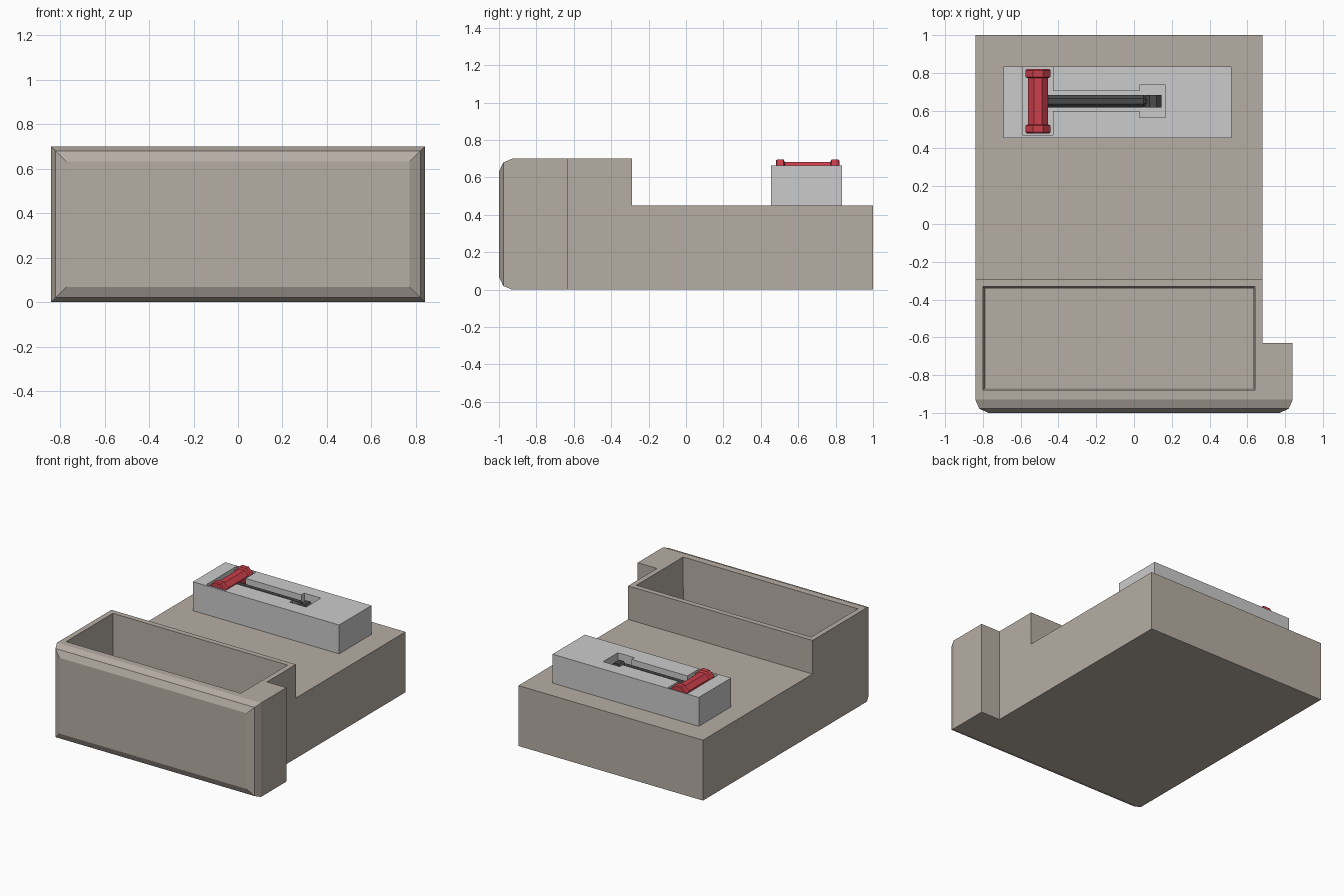
import bpy, bmesh, math
from mathutils import Vector, Matrix

if "Cube" in bpy.data.objects:
    bpy.data.objects.remove(bpy.data.objects["Cube"])


def material(name, rgb):
    m = bpy.data.materials.new(name)
    m.diffuse_color = (*rgb, 1)
    m.use_nodes = True
    m.node_tree.nodes["Principled BSDF"].inputs["Base Color"].default_value = m.diffuse_color
    return m


BEIGE = material("beige", (0.47, 0.42, 0.37))
RED = material("red", (0.60, 0.05, 0.07))
DARK = material("dark", (0.07, 0.07, 0.07))


def loft(name, rings, mat=None):
    """Closed solid through a list of equal-sized point rings."""
    bm = bmesh.new()
    loops = [[bm.verts.new(p) for p in ring] for ring in rings]
    for a, b in zip(loops, loops[1:]):
        for i in range(len(a)):
            j = (i + 1) % len(a)
            bm.faces.new((a[i], a[j], b[j], b[i]))
    bm.faces.new(loops[0][::-1])
    bm.faces.new(loops[-1])
    bmesh.ops.recalc_face_normals(bm, faces=bm.faces)
    me = bpy.data.meshes.new(name)
    bm.to_mesh(me)
    bm.free()
    ob = bpy.data.objects.new(name, me)
    bpy.context.collection.objects.link(ob)
    if mat:
        me.materials.append(mat)
    return ob


def rect_z(x0, x1, y0, y1, z):
    return [(x0, y0, z), (x1, y0, z), (x1, y1, z), (x0, y1, z)]


def rod(name, centre, axis, steps, mat, sides=8):
    """Faceted rod: steps are (position along axis, radius)."""
    rings = []
    for t, r in steps:
        ring = []
        for k in range(sides):
            a = 2 * math.pi * (k + 0.5) / sides
            r2 = r / math.cos(math.pi / sides)
            u, v = r2 * math.cos(a), r2 * math.sin(a)
            p = (u, t, v) if axis == "y" else (t, u, v)
            ring.append(Vector(centre) + Vector(p))
        rings.append(ring)
    return loft(name, rings, mat)


def boolean(ob, other, op):
    mod = ob.modifiers.new(op, "BOOLEAN")
    mod.operation, mod.solver, mod.object = op, "EXACT", other
    bpy.context.view_layer.objects.active = ob
    bpy.ops.object.modifier_apply(modifier=mod.name)
    bpy.data.objects.remove(other)


# Stepped main body
profile = [(-0.8, 0), (1, 0), (1, 0.45), (-0.29, 0.45), (-0.29, 0.7), (-0.8, 0.7)]
body = loft("body", [[(x, y, z) for y, z in profile] for x in (-0.84, 0.68)], BEIGE)

# Wide front panel with a two-step rounded rim
panel_rings = []
for y, d in ((-0.63, 0), (-0.93, 0), (-0.977, 0.02), (-1, 0.068)):
    x, lo, hi = 0.84 - d, d, 0.70 - d
    panel_rings.append([(-x, y, lo), (x, y, lo), (x, y, hi), (-x, y, hi)])
boolean(body, loft("front_panel", panel_rings, BEIGE), "UNION")

# Open bin behind the panel, slightly tapered
boolean(body, loft("bin_cutter", [
    rect_z(-0.79, 0.63, -0.87, -0.342, 0.12),
    rect_z(-0.80, 0.64, -0.88, -0.33, 0.70),
    rect_z(-0.80, 0.64, -0.88, -0.33, 0.80)], BEIGE), "DIFFERENCE")

# Raised block with a recess shaped for the handle
block = loft("latch_block", [rect_z(-0.69, 0.515, 0.455, 0.835, z) for z in (0.45, 0.665)])
half = [(-0.59, 0.18), (-0.43, 0.18), (-0.43, 0.053), (0.03, 0.053), (0.03, 0.087), (0.167, 0.087)]
outline = [(x, 0.65 + h) for x, h in half] + [(x, 0.65 - h) for x, h in reversed(half)]
boolean(block, loft("recess_cutter", [[(x, y, z) for x, y in outline] for z in (0.555, 0.75)]),
        "DIFFERENCE")

# Red grip with thicker ends
rod("grip", (-0.508, 0.65, 0.63), "y",
    [(-0.17, 0.060), (-0.163, 0.066), (-0.128, 0.066), (-0.122, 0.053),
     (0.122, 0.053), (0.128, 0.066), (0.163, 0.066), (0.17, 0.060)], RED)

# Dark lever arm and its pivot
rod("lever_arm", (0, 0.65, 0.612), "x", [(-0.47, 0.033), (0.05, 0.033), (0.065, 0.022)], DARK)
rod("lever_pivot", (0.1, 0.65, 0.602), "y", [(-0.032, 0.045), (0.032, 0.045)], DARK)
